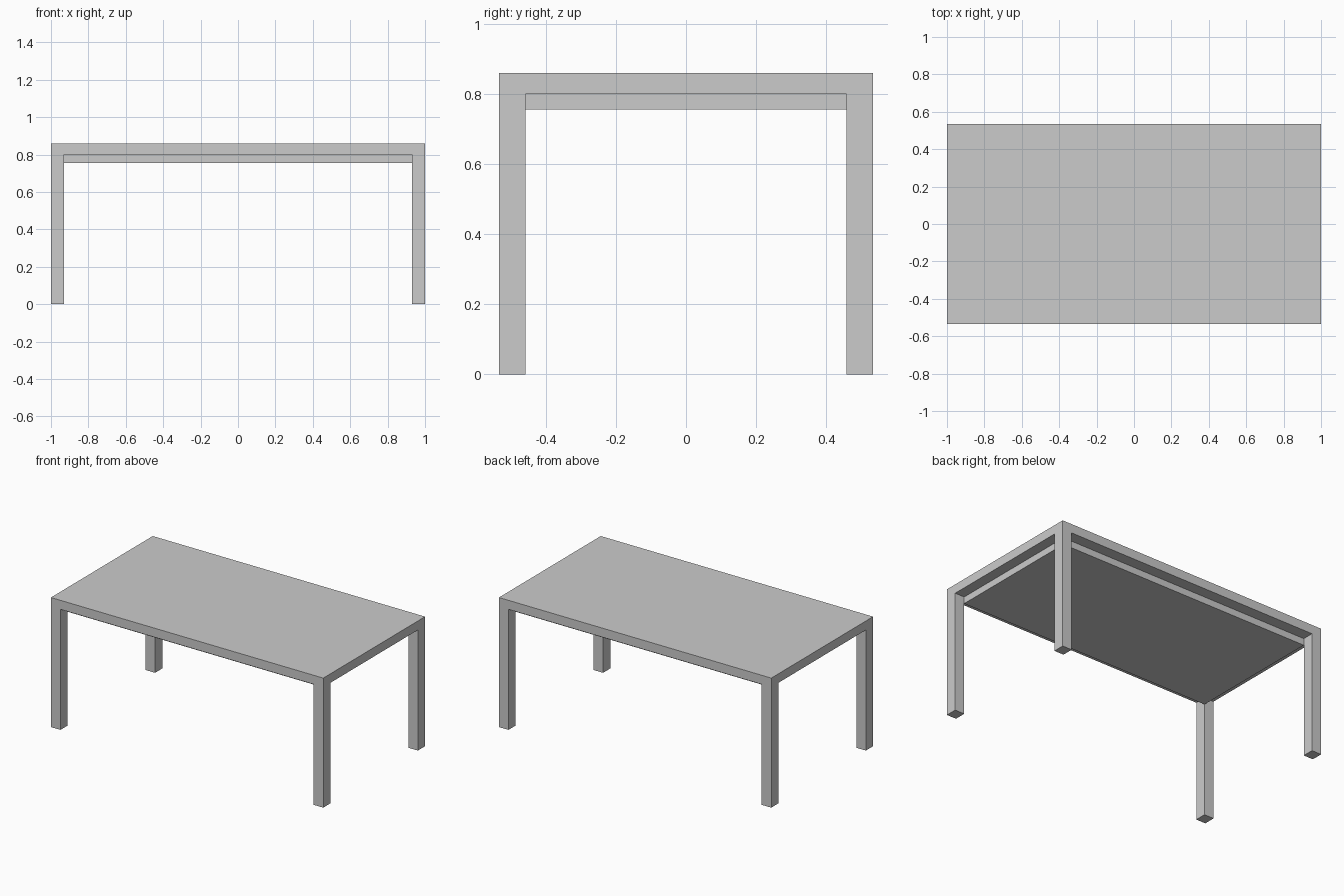
import bpy, bmesh

if "Cube" in bpy.data.objects:
    bpy.data.objects.remove(bpy.data.objects["Cube"])

HX, HY = 1.0, 0.534            # half size of the table top
LX, LY = 0.07, 0.076           # leg section
TOP, RIM, PANEL = 0.86, 0.80, 0.755


def add_object(name, bm):
    bmesh.ops.recalc_face_normals(bm, faces=bm.faces)
    mesh = bpy.data.meshes.new(name)
    bm.to_mesh(mesh)
    bm.free()
    obj = bpy.data.objects.new(name, mesh)
    bpy.context.collection.objects.link(obj)
    return obj


# Top and legs in one piece: slab cut along the leg lines, corners pulled to the floor
bm = bmesh.new()
bmesh.ops.create_cube(bm, size=1)
for v in bm.verts:
    v.co = (v.co.x * 2 * HX, v.co.y * 2 * HY, TOP if v.co.z > 0 else RIM)
for s in (-1, 1):
    for co, no in (((s * (HX - LX), 0, 0), (1, 0, 0)), ((0, s * (HY - LY), 0), (0, 1, 0))):
        bmesh.ops.bisect_plane(bm, geom=bm.verts[:] + bm.edges[:] + bm.faces[:],
                               plane_co=co, plane_no=no)
bm.normal_update()
corners = []
for f in bm.faces:
    c = f.calc_center_median()
    if f.normal.z < -0.5 and abs(c.x) > HX - LX and abs(c.y) > HY - LY:
        corners.append(f)
for f in bmesh.ops.extrude_discrete_faces(bm, faces=corners)["faces"]:
    for v in f.verts:
        v.co.z = 0
bmesh.ops.remove_doubles(bm, verts=bm.verts, dist=1e-5)
# Merge the coplanar faces left by the cuts
bmesh.ops.dissolve_limit(bm, angle_limit=0.01, verts=bm.verts, edges=bm.edges)
add_object("table_top_and_legs", bm)

# Inset panel under the top, set between the legs and sunk slightly into the slab
bm = bmesh.new()
bmesh.ops.create_cube(bm, size=1)
for v in bm.verts:
    v.co = (v.co.x * 2 * (HX - LX), v.co.y * 2 * (HY - LY),
            RIM + 0.02 if v.co.z > 0 else PANEL)
add_object("underside_panel", bm)
